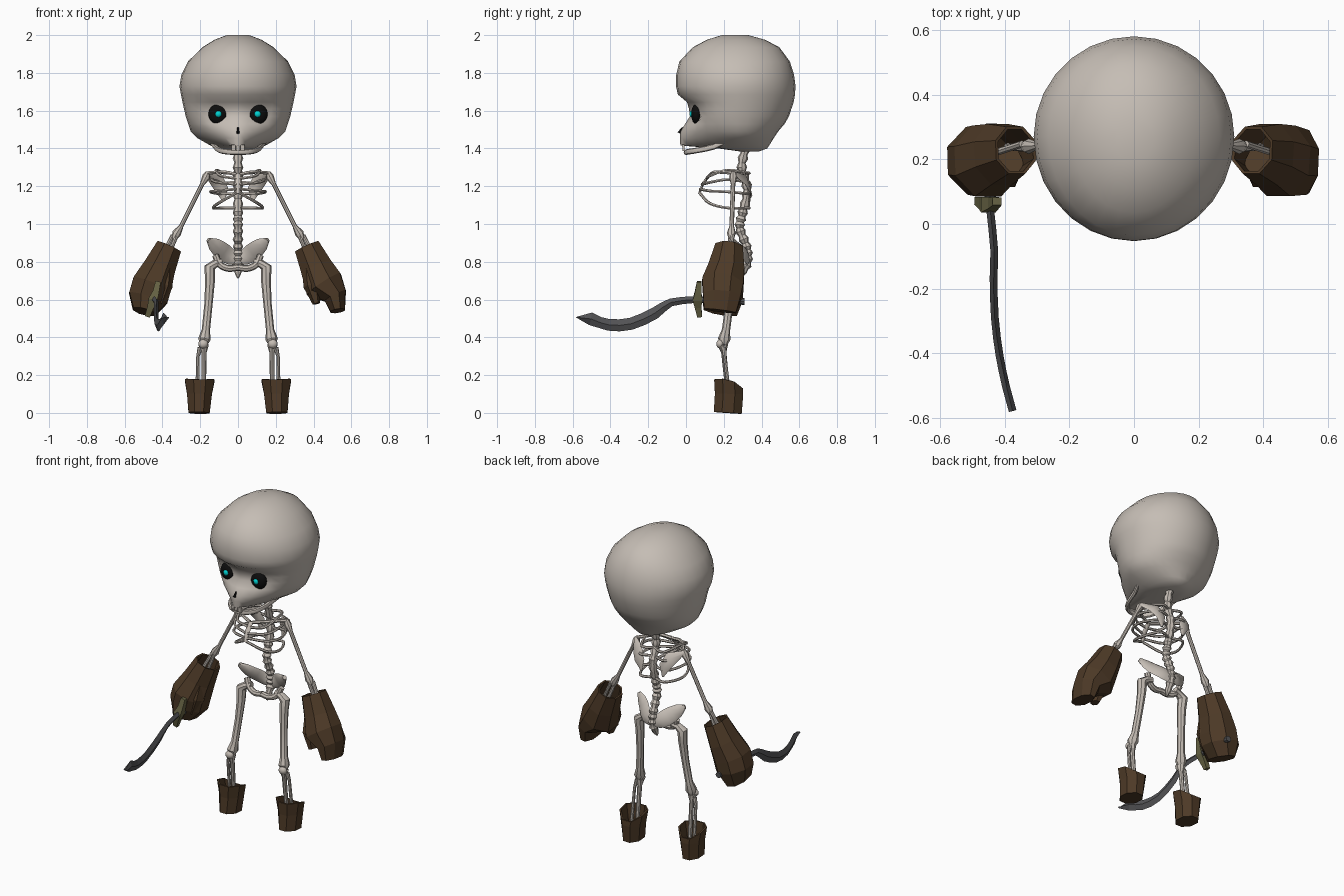
import bpy, bmesh
from math import sin, cos, pi, exp, radians
from mathutils import Vector as V


def material(name, rgb):
    m = bpy.data.materials.new(name)
    m.diffuse_color = (*rgb, 1)
    return m


BONE = material("bone", (.56, .51, .46))
LEATHER = material("leather", (.075, .042, .02))
STEEL = material("steel", (.09, .09, .095))
BRASS = material("brass", (.14, .13, .06))
BLACK = material("black", (.004, .004, .004))
GLOW = material("glow", (0, .65, .65))


def loft(name, rings, mat, caps=(True, True), angle=40):
    """Skin a list of equal-length point rings."""
    bm = bmesh.new()
    rows = [[bm.verts.new(p) for p in r] for r in rings]
    n = len(rows[0])
    for a, b in zip(rows, rows[1:]):
        for i in range(n):
            bm.faces.new((a[i], a[(i + 1) % n], b[(i + 1) % n], b[i]))
    for use, r in zip(caps, (rows[0], rows[-1])):
        if use:
            bm.faces.new(r)
    bmesh.ops.recalc_face_normals(bm, faces=bm.faces)
    me = bpy.data.meshes.new(name)
    bm.to_mesh(me)
    bm.free()
    me.materials.append(mat)
    if angle:
        me.shade_smooth()
        me.set_sharp_from_angle(angle=radians(angle))
    ob = bpy.data.objects.new(name, me)
    bpy.context.collection.objects.link(ob)
    return ob


def spline(pts, steps=4):
    """Catmull-Rom smoothing of a path."""
    p = [V(q) for q in pts]
    p = [2 * p[0] - p[1]] + p + [2 * p[-1] - p[-2]]
    out = []
    for a, b, c, d in zip(p, p[1:], p[2:], p[3:]):
        for k in range(steps):
            t = k / steps
            out.append(.5 * (2 * b + (c - a) * t + (2 * a - 5 * b + 4 * c - d) * t ** 2
                             + (3 * b - a - 3 * c + d) * t ** 3))
    return out + [p[-2]]


def tube(name, pts, radii, mat=BONE, n=8, ref=(0, 1, 0), rot=0, **kw):
    """Tapered tube; each radius is a number or (in-plane, along-ref)."""
    pts = [V(p) for p in pts]
    if not isinstance(radii, list):
        radii = [radii] * len(pts)
    rings = []
    for i, (p, r) in enumerate(zip(pts, radii)):
        t = (pts[min(i + 1, len(pts) - 1)] - pts[max(i - 1, 0)]).normalized()
        u = t.cross(V(ref)).normalized()
        w = t.cross(u)
        ru, rw = r if isinstance(r, tuple) else (r, r)
        k = 1 / cos(rot)
        rings.append([p + u * ru * k * cos(2 * pi * j / n + rot) + w * rw * k * sin(2 * pi * j / n + rot)
                      for j in range(n)])
    return loft(name, rings, mat, **kw)


def ball(name, loc, scale, mat=BONE, seg=14):
    rings = [[V((loc[0] + scale[0] * sin(f) * cos(a), loc[1] + scale[1] * sin(f) * sin(a),
                 loc[2] + scale[2] * cos(f))) for a in [2 * pi * j / seg for j in range(seg)]]
             for f in [pi * (.02 + .96 * i / 8) for i in range(9)]]
    return loft(name, rings, mat, angle=60)


# Skull: horizontal sections (z, half width, front y, back y, face pinch)
sections = [(2.0, .06, .19, .33, 1), (1.975, .125, .11, .42, 1), (1.935, .19, .035, .495, 1),
            (1.86, .265, -.035, .55, 1), (1.79, .30, -.052, .572, 1), (1.73, .31, -.053, .58, 1),
            (1.685, .302, -.043, .577, 1), (1.645, .294, .005, .57, 1), (1.61, .286, .015, .558, 1),
            (1.57, .277, .02, .545, 1), (1.53, .264, -.005, .522, 1.12), (1.49, .25, -.03, .488, 1.3),
            (1.455, .215, -.032, .465, 1.4), (1.415, .145, -.03, .44, 1.4), (1.40, .11, .17, .43, 1),
            (1.385, .06, .28, .39, 1)]
rings = []
for z, w, yf, yb, pinch in sections:
    ring = []
    for j in range(28):
        a = 2 * pi * j / 28
        s, c = sin(a), cos(a)
        yc = .27 if yf < .25 else (yf + yb) / 2
        p = pinch if c > 0 else 1
        x = w * abs(s) ** p * (1 if s > 0 else -1)
        y = yc - (yc - yf) * c ** p if c > 0 else yc - (yb - yc) * c
        if c > 0:  # sunken eye sockets
            y += .03 * exp(-((abs(x) - .105) ** 2 + (z - 1.585) ** 2) / .055 ** 2)
        ring.append(V((x, y, z)))
    rings.append(ring)
loft("skull", rings, BONE, angle=60)

# Face details
tube("nose_hole", [(0, -.018, 1.512), (0, -.034, 1.48)], [(.004, .004), (.008, .014)], BLACK, n=6)
for i in range(6):
    x = (i - 2.5) * .012
    tube("tooth", [(x, -.015, 1.42), (x, -.012, 1.386)], (.005, .006), n=4, rot=pi / 4, angle=0)
tube("jaw", spline([(-.15, .23, 1.45), (-.12, .15, 1.41), (-.10, .07, 1.392), (-.06, .015, 1.383), (0, 0, 1.38),
                    (.06, .015, 1.383), (.10, .07, 1.392), (.12, .15, 1.41), (.15, .23, 1.45)], 2),
     (.012, .015), ref=(0, 0, 1))

# Spine with alternating vertebra widths, ending in a tailbone
path = spline([(0, .32, 1.42), (0, .295, 1.30), (0, .325, 1.18), (0, .30, 1.06), (0, .285, .98),
               (0, .32, .88), (0, .325, .80), (0, .285, .715)], 5)
radii = [.028 if i % 2 else .019 for i in range(len(path))]
radii[-3:] = [.02, .014, .006]
tube("spine", path, radii, ref=(1, 0, 0))
tube("breastbone", [(0, .13, 1.265), (0, .09, 1.215), (0, .07, 1.16)], [(.007, .014), (.007, .017), (.006, .01)],
     ref=(1, 0, 0))

for s in (-1, 1):
    def m(*pts):
        return [(s * x, y, z) for x, y, z in pts]

    # Eyes
    ball("eye_socket", (s * .105, .056, 1.582), (.052, .03, .054), BLACK)
    ball("eye_glow", (s * .104, .032, 1.582), (.018, .014, .018), GLOW)

    # Ribs: (width, back z, side z, front z, end y, end z)
    for w, zb, zs, zf, ye, ze in [(.115, 1.27, 1.285, 1.255, .11, 1.24), (.138, 1.22, 1.235, 1.22, .085, 1.21),
                                  (.145, 1.16, 1.17, 1.175, .075, 1.185), (.13, 1.085, 1.085, 1.11, .072, 1.165)]:
        tube("rib", spline(m((.01, .315, zb), (w * .65, .33, zb), (w, .22, zs), (w * .8, .125, zf), (.008, ye, ze))),
             .008, n=6, ref=(0, 0, 1))

    # Shoulder and arm
    tube("collarbone", spline(m((.008, .13, 1.262), (.08, .16, 1.275), (.16, .25, 1.27))), .01, n=6, ref=(0, 0, 1))
    tube("shoulder_blade", m((.165, .26, 1.265), (.115, .315, 1.235), (.085, .338, 1.18), (.075, .335, 1.12)),
         [(.012, .012), (.04, .008), (.035, .007), (.006, .006)])
    tube("upper_arm", m((.158, .25, 1.275), (.168, .25, 1.25), (.19, .249, 1.21), (.30, .242, .99),
                        (.325, .24, .95), (.34, .24, .922)), [.012, .022, .012, .012, .024, .014])
    for d in (-.018, .018):
        tube("forearm", m((.335 + d * .6, .24 + d * .4, .94), (.41 + d, .23 - d * .5, .78)), .011)

    # Glove: the sword hand is closed, the other is open
    hand = [(.365, .228, .88), (.415, .215, .77), (.455, .195, .68)]
    size = [(.068, .073), (.085, .095), (.105, .11)]
    if s < 0:
        hand += [(.475, .195, .61), (.495, .18, .535)]
        size += [(.105, .105), (.062, .09)]
    else:
        hand += [(.515, .19, .62), (.528, .18, .54)]
        size += [(.062, .1), (.038, .085)]
    g = tube("glove", m(*hand), size, LEATHER, rot=pi / 8, caps=(False, True), angle=0)
    g.modifiers.new("cuff", "SOLIDIFY").thickness = .01
    tube("glove_thumb", m((.385, .19, .75), (.392, .16, .67), (.415, .15, .578)),
         [(.045, .06), (.045, .055), (.02, .035)], LEATHER, n=6, angle=0)

    # Pelvis half
    tube("hip_wing", spline(m((.01, .325, .81), (.055, .315, .835), (.10, .275, .87), (.158, .235, .918)), 2),
         [(r, .012) for r in (.03, .04, .046, .048, .045, .036, .012)])
    tube("pubic_bone", spline(m((.12, .26, .835), (.095, .25, .785), (.05, .24, .765), (0, .24, .77))),
         .018)

    # Leg bones
    tube("thigh", m((.085, .26, .80), (.12, .252, .79), (.15, .25, .77), (.148, .243, .70), (.156, .23, .58),
                    (.170, .212, .44), (.178, .202, .39), (.182, .20, .36)),
         [.02, .022, .03, .026, .022, .022, .033, .018])
    ball("kneecap", (s * .184, .18, .365), (.026, .02, .024))
    tube("shin", m((.182, .195, .36), (.18, .2, .32), (.182, .222, .10)), [.028, .014, .012])
    tube("calf_bone", m((.2, .2, .345), (.212, .205, .3), (.216, .228, .10)), [.014, .009, .01])

    # Boot with the cuff dipping at the back
    b = tube("boot", m((.203, .225, .18), (.204, .228, .10), (.206, .221, 0)),
             [(.078, .076), (.066, .075), (.056, .074)], LEATHER, rot=pi / 8, caps=(False, True), angle=0)
    for v in b.data.vertices:
        if v.co.z > .15:
            v.co.z -= max(0, v.co.y - .235) * .8
    b.modifiers.new("cuff", "SOLIDIFY").thickness = .01

# Curved sword in the right hand
tube("sword_grip", [(-.44, .31, .59), (-.445, .06, .6)], .018, STEEL, ref=(1, 0, 0))
tube("sword_guard", [(-.423, .07, .695), (-.435, .065, .64), (-.45, .06, .6), (-.463, .065, .56), (-.48, .072, .51)],
     [(.014, .012), (.017, .018), (.024, .024), (.017, .018), (.014, .012)], BRASS, n=4, rot=pi / 4, angle=0)
tube("sword_blade", spline([(-.445, .05, .6), (-.432, -.08, .585), (-.434, -.165, .528), (-.43, -.29, .472),
                            (-.415, -.41, .466), (-.395, -.505, .498)], 2) + [V((-.375, -.578, .506))],
     [(r, .012) for r in (.018, .019, .021, .026, .031, .032, .032, .032, .031, .029, .034, .003)],
     STEEL, n=4, ref=(1, 0, 0), angle=0)
